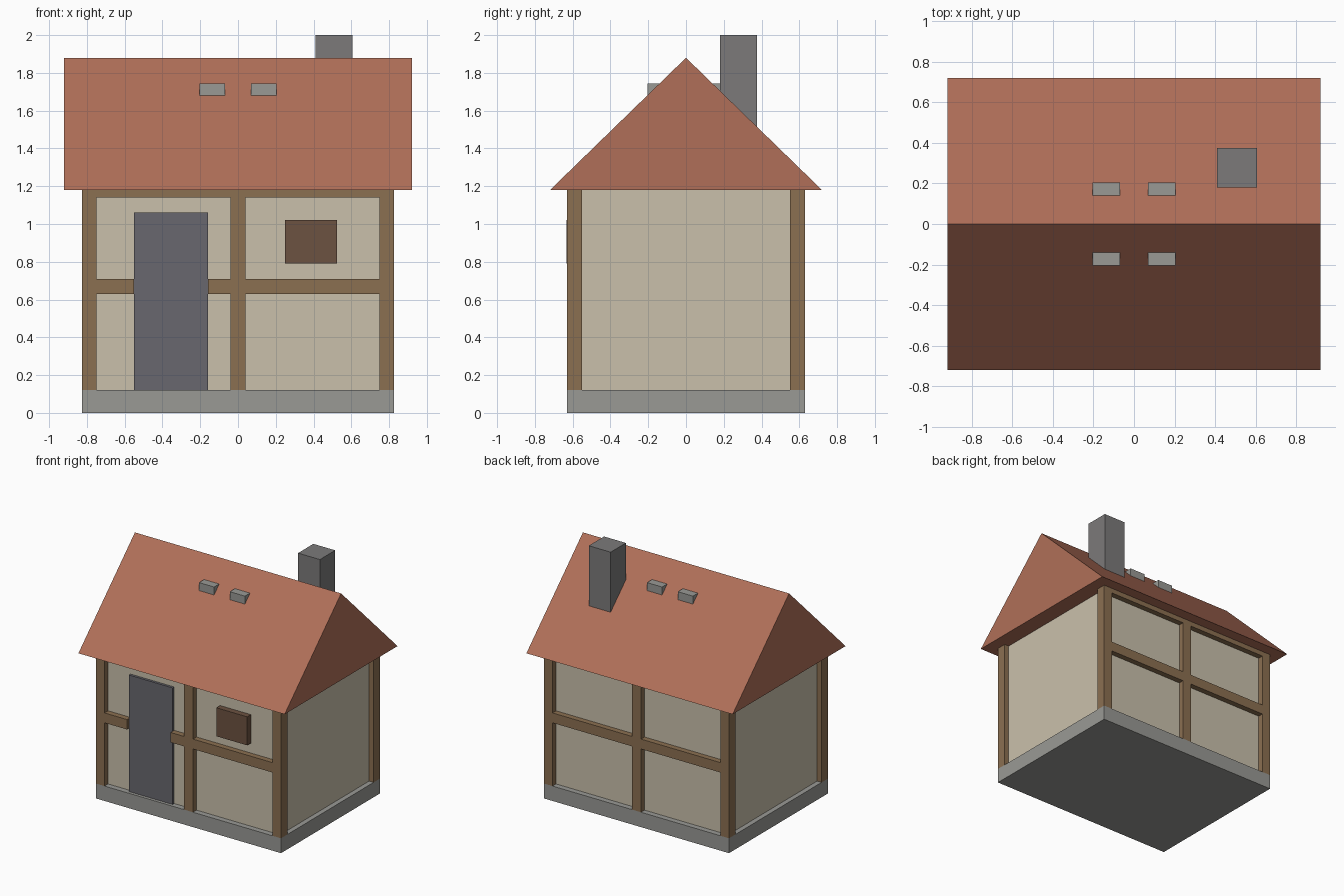
import bpy

if "Cube" in bpy.data.objects:
    bpy.data.objects.remove(bpy.data.objects["Cube"])

def material(name, rgb):
    m = bpy.data.materials.new(name)
    m.diffuse_color = (*rgb, 1)
    m.use_nodes = True
    m.node_tree.nodes["Principled BSDF"].inputs["Base Color"].default_value = m.diffuse_color
    return m

stone = material("stone", (0.32, 0.32, 0.30))
dark_stone = material("dark_stone", (0.20, 0.195, 0.195))
plaster = material("plaster", (0.59, 0.53, 0.41))
timber = material("timber", (0.26, 0.16, 0.083))
tile = material("roof_tile", (0.434, 0.159, 0.098))
door_paint = material("door_paint", (0.138, 0.136, 0.156))
shutter = material("shutter", (0.15, 0.084, 0.053))

def mesh_object(name, verts, faces, mat):
    me = bpy.data.meshes.new(name)
    me.from_pydata(verts, [], faces)
    me.materials.append(mat)
    ob = bpy.data.objects.new(name, me)
    bpy.context.collection.objects.link(ob)
    return ob

def box(name, x, y, z, mat):
    """Box from (min, max) ranges on each axis."""
    x, y, z = sorted(x), sorted(y), sorted(z)
    v = [(a, b, c) for a in x for b in y for c in z]
    f = [(0, 1, 3, 2), (4, 6, 7, 5), (0, 4, 5, 1),
         (2, 3, 7, 6), (0, 2, 6, 4), (1, 5, 7, 3)]
    return mesh_object(name, v, f, mat)

X, Y, BASE, EAVE = 0.825, 0.63, 0.12, 1.18
POST = 0.075

# Foundation and plastered walls, set back behind the timber
box("foundation", (-X, X), (-Y, Y), (0, BASE), stone)
box("walls", (-0.785, 0.785), (-0.585, 0.585), (BASE - 0.04, EAVE + 0.02), plaster)

# Timber frame on front and back
for side, label in ((-1, "front"), (1, "back")):
    depth = (side * (Y - 0.08), side * Y)
    posts = {"left": (-X, -X + POST), "middle": (-0.04, 0.04), "right": (X - POST, X)}
    for where, xr in posts.items():
        box(f"{label}_{where}_post", xr, depth, (BASE, EAVE + 0.02), timber)
    inner = X - POST
    box(f"{label}_top_beam", (-inner, inner), depth, (1.14, EAVE + 0.02), timber)
    # The front rail is interrupted by the door
    spans = [(-inner, -0.55), (-0.16, -0.04)] if side < 0 else [(-inner, -0.04)]
    for xr in spans + [(0.04, inner)]:
        box(f"{label}_rail", xr, depth, (0.63, 0.71), timber)

# Door and shuttered window
box("door", (-0.55, -0.16), (-0.605, -0.56), (BASE, 1.06), door_paint)
box("window", (0.25, 0.525), (-0.632, -0.56), (0.79, 1.02), shutter)

# Solid gable roof
verts = [(x, y, z) for x in (-0.92, 0.92)
         for y, z in ((-0.72, EAVE), (0.72, EAVE), (0, 1.88))]
mesh_object("roof", verts, [(0, 2, 1), (3, 4, 5), (0, 1, 4, 3),
                            (1, 2, 5, 4), (2, 0, 3, 5)], tile)

# Chimney and roof vents
box("chimney", (0.41, 0.605), (0.18, 0.375), (1.45, 2.0), dark_stone)
for sx in (-1, 1):
    for sy in (-1, 1):
        box("roof_vent", (sx * 0.07, sx * 0.205), (sy * 0.14, sy * 0.205),
            (1.68, 1.745), stone)
